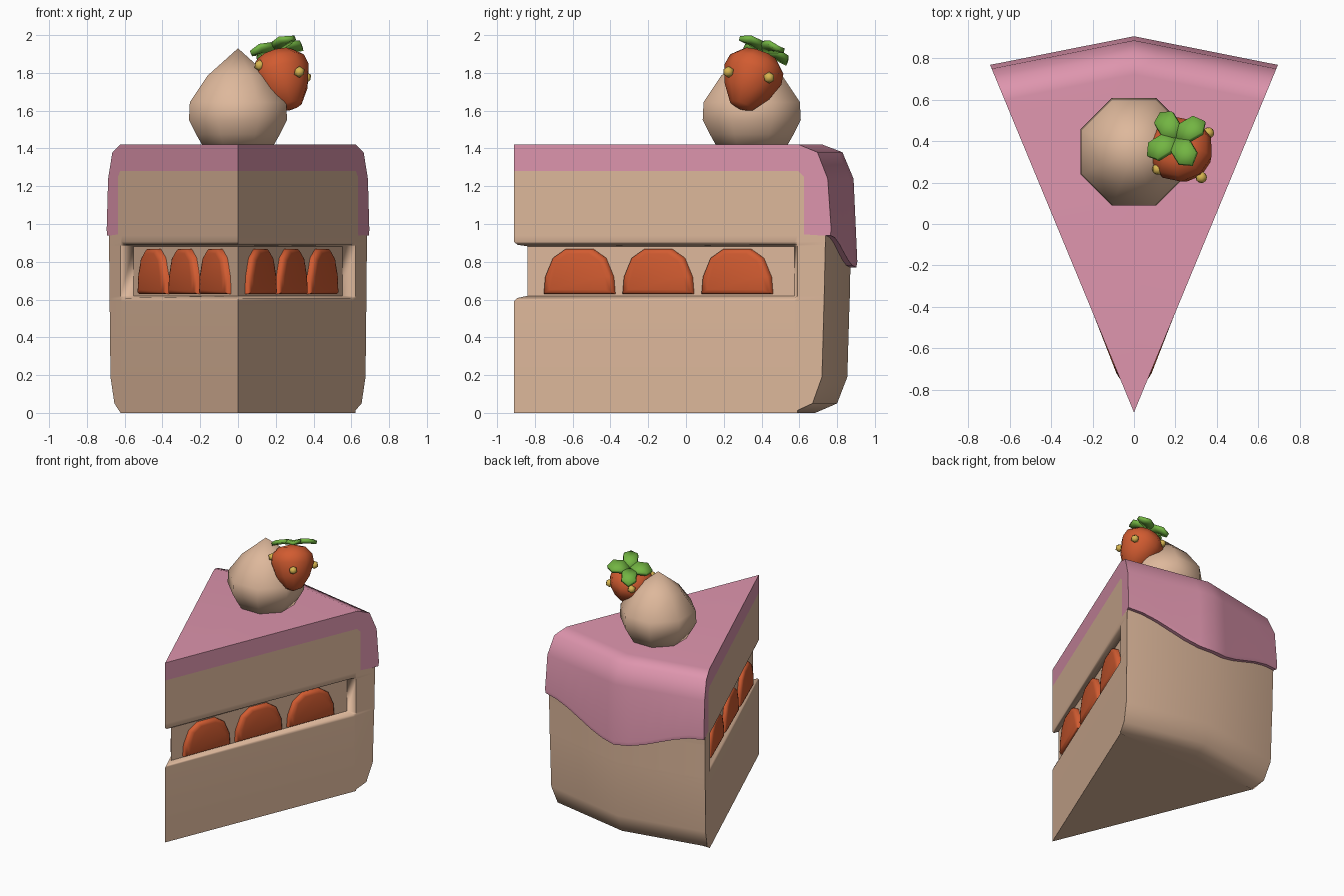
import bpy, bmesh, math
from mathutils import Vector, Matrix

if "Cube" in bpy.data.objects:
    bpy.data.objects.remove(bpy.data.objects["Cube"])

def material(name, rgb):
    m = bpy.data.materials.new(name)
    m.diffuse_color = (*rgb, 1)
    m.use_nodes = True
    m.node_tree.nodes["Principled BSDF"].inputs["Base Color"].default_value = m.diffuse_color
    return m

CREAM = material("cream sponge", (0.73, 0.48, 0.33))
PINK = material("pink icing", (0.73, 0.30, 0.42))
RED = material("berry red", (0.64, 0.105, 0.03))
GREEN = material("leaf green", (0.17, 0.46, 0.055))
YELLOW = material("seed yellow", (0.68, 0.46, 0.08))

def finish(bm, name, mat, angle=50, weighted=False):
    bmesh.ops.remove_doubles(bm, verts=bm.verts, dist=1e-5)
    bmesh.ops.recalc_face_normals(bm, faces=bm.faces)
    me = bpy.data.meshes.new(name)
    bm.to_mesh(me)
    bm.free()
    me.materials.append(mat)
    ob = bpy.data.objects.new(name, me)
    bpy.context.collection.objects.link(ob)
    bpy.ops.object.select_all(action='DESELECT')
    ob.select_set(True)
    bpy.context.view_layer.objects.active = ob
    bpy.ops.object.shade_smooth_by_angle(angle=math.radians(angle))
    if weighted:
        ob.modifiers.new("weighted", 'WEIGHTED_NORMAL').keep_sharp = True
    return ob

def loft(name, rings, mat, **kw):
    """Skin closed rings of equal length and cap both ends."""
    bm = bmesh.new()
    vs = [[bm.verts.new(p) for p in ring] for ring in rings]
    n = len(vs[0])
    for a, b in zip(vs, vs[1:]):
        for i in range(n):
            j = (i + 1) % n
            bm.faces.new((a[i], a[j], b[j], b[i]))
    bm.faces.new(vs[0])
    bm.faces.new(vs[-1])
    return finish(bm, name, mat, **kw)

def lathe(name, profile, n, matrix, mat, **kw):
    step = 2 * math.pi / n
    rings = [[matrix @ Vector((r * math.cos((i + .5) * step), r * math.sin((i + .5) * step), z))
              for i in range(n)] for r, z in profile]
    return loft(name, rings, mat, **kw)

# Wedge plan: tip at the front, back made of two flat facets
HALF = math.radians(22.5)
TIP = -0.91
SLOPE = math.tan(HALF)

def wedge(r, s, z):
    return Vector((r * s * math.sin(HALF), TIP + r * (1 - abs(s) * (1 - math.cos(HALF))), z))

# Sponge: stacked plan outlines (z, back radius, slot depth)
layers = [(0, 1.594, 0), (.05, 1.71, 0), (.19, 1.764, 0), (.592, 1.776, 0), (.608, 1.777, .25),
          (.62, 1.777, 1), (.882, 1.783, 1), (.89, 1.783, .25), (.906, 1.784, 0),
          (.938, 1.785, 0), (.945, 1.66, 0), (1.25, 1.66, 0), (1.28, 1.63, 0)]
rings = []
for z, r, d in layers:
    ey = .575
    ex = (ey - TIP) * SLOPE * (1 - d) + .552 * d
    sx = (.59 - TIP) * SLOPE
    rings.append([Vector((0, TIP + .07 * d, z)), Vector((ex, ey, z)), Vector((sx, .59, z)),
                  wedge(r, 1, z), wedge(r, 0, z), wedge(r, -1, z),
                  Vector((-sx, .59, z)), Vector((-ex, ey, z))])
loft("sponge_slice", rings, CREAM, weighted=True)

# Icing: top layer with a wavy drip down the back
rings = []
for k in range(-6, 7):
    s = k / 6
    zb = .94 - .17 * math.cos(s * math.pi / 2) ** 2
    prof = [(0, 1.28), (0, 1.42), (1.633, 1.42), (1.738, 1.38), (1.797, 1.24),
            (1.817, zb + .03), (1.812, zb), (1.66, zb), (1.66, 1.25), (1.63, 1.28)]
    rings.append([wedge(r, s, z) for r, z in prof])
loft("icing", rings, PINK, weighted=True)

# Fruit slices in both slots
half = [(.2, .63), (.192, .72), (.148, .82), (.075, .868)]
outline = half + [(-u, z) for u, z in reversed(half)]
for side, label in ((1, "right"), (-1, "left")):
    for i, y in enumerate((-.56, -.143, .275)):
        along = Vector((.552, 1.415, 0)).normalized()
        out = Vector((along.y, -along.x, 0))
        c = Vector(((y + .84) * .552 / 1.415, y, 0))
        rings = []
        for depth, k in ((-.02, 1), (.018, 1), (.031, .93), (.036, .8)):
            ring = []
            for u, z in outline:
                p = c + along * u * k + out * depth
                p.z = .74 + (z - .74) * k
                p.x *= side
                ring.append(p)
            rings.append(ring)
        loft(f"fruit_slice_{label}_{i + 1}", rings, RED, angle=60)

# Cream dollop
lathe("cream_dollop", [(.2, 1.41), (.24, 1.475), (.281, 1.55), (.276, 1.645), (.175, 1.785), (.0, 1.93)],
      8, Matrix.Translation((0, .348, 0)), CREAM, angle=70)

# Tilted berry
axis = Vector((-.27, .33, .9)).normalized()
centre = Vector((.235, .345, 1.765))
tilt = Matrix.Translation(centre) @ axis.to_track_quat('Z', 'Y').to_matrix().to_4x4()
lathe("berry", [(0, -.175), (.065, -.155), (.125, -.07), (.16, .03), (.15, .09), (.1, .14), (0, .16)],
      10, tilt, RED, angle=70)

# Seeds
for i, p in enumerate(((.325, .225, 1.805), (.115, .265, 1.84), (.36, .44, 1.775), (.14, .48, 1.80))):
    bm = bmesh.new()
    bmesh.ops.create_icosphere(bm, subdivisions=1, radius=.031, matrix=Matrix.Translation(p))
    finish(bm, f"seed_{i + 1}", YELLOW)

# Four leaves around the berry top
crown = Vector((.205, .41, 1.918))
for i in range(4):
    a = math.radians(31 + 90 * i)
    d = Vector((math.cos(a), math.sin(a), .3 * math.cos(a) - .36 * math.sin(a))).normalized()
    w = axis.cross(d)
    bm = bmesh.new()
    spine = [bm.verts.new(crown + d * t + axis * h) for t, h in ((0, 0), (.085, .008), (.162, -.002))]
    for sgn in (1, -1):
        e = [bm.verts.new(crown + d * t + w * sgn * v + axis * h)
             for t, v, h in ((.05, .052, .018), (.125, .052, .014))]
        bm.faces.new((spine[0], spine[1], e[0]))
        bm.faces.new((spine[1], e[1], e[0]))
        bm.faces.new((spine[1], spine[2], e[1]))
    leaf = finish(bm, f"leaf_{i + 1}", GREEN, angle=40)
    sol = leaf.modifiers.new("thickness", 'SOLIDIFY')
    sol.thickness = .025
    sol.offset = 0
